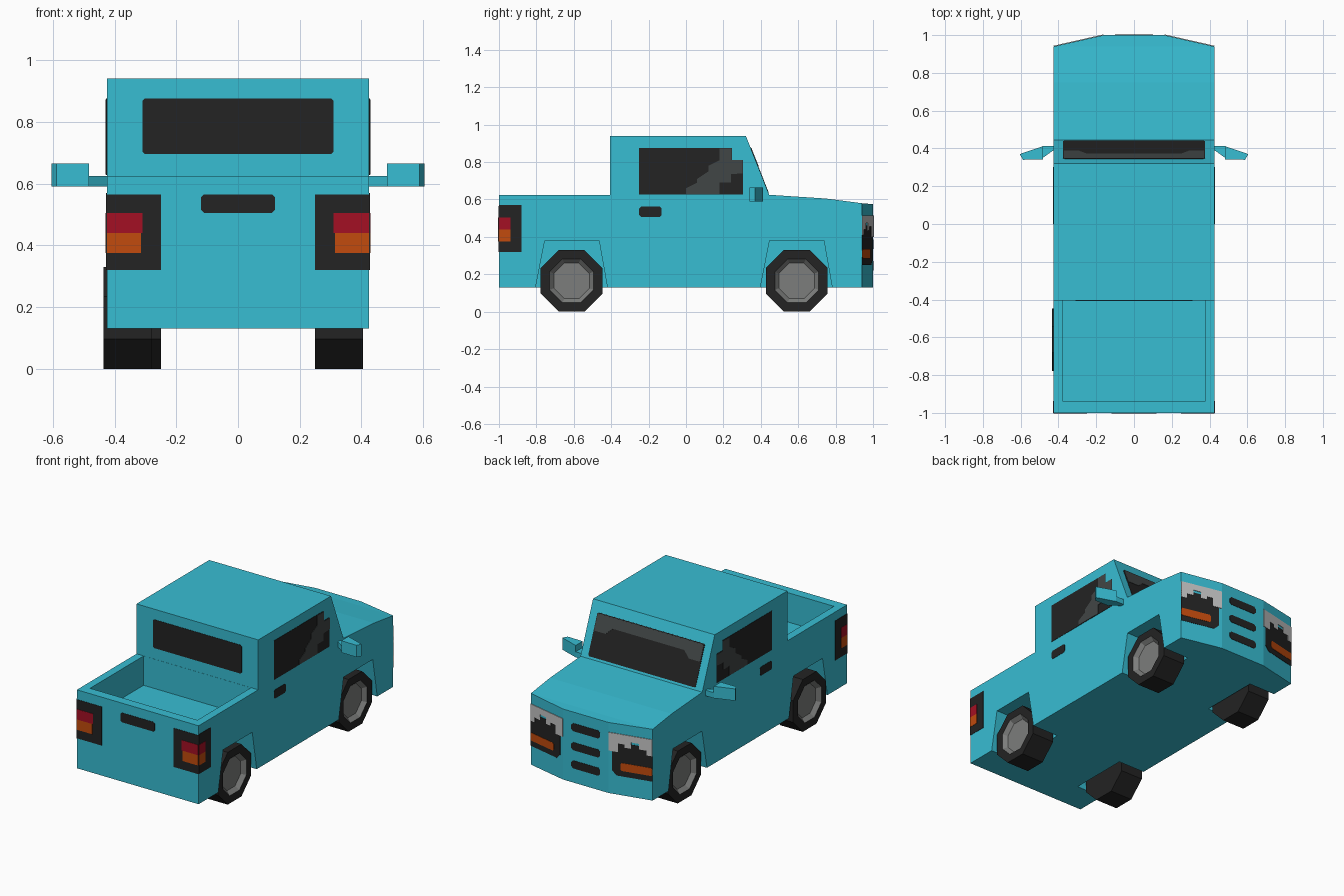
import bpy, bmesh, math
from mathutils import Vector

if "Cube" in bpy.data.objects:
    bpy.data.objects.remove(bpy.data.objects["Cube"])


def material(name, rgb):
    m = bpy.data.materials.new(name)
    m.diffuse_color = (*rgb, 1)
    m.use_nodes = True
    m.node_tree.nodes["Principled BSDF"].inputs["Base Color"].default_value = m.diffuse_color
    return m


TEAL = material("teal paint", (0.039, 0.51, 0.65))
DARK = material("dark grey trim", (0.053, 0.061, 0.061))
BLACK = material("black", (0.0168, 0.0168, 0.0168))
RED = material("red lamp", (0.37, 0.005, 0.017))
ORANGE = material("orange lamp", (0.54, 0.07, 0.004))
RIM = material("rim grey", (0.2, 0.205, 0.2))
LIGHT = material("headlight grey", (0.56, 0.56, 0.56))


def make(name, bm, *mats):
    bmesh.ops.recalc_face_normals(bm, faces=bm.faces)
    me = bpy.data.meshes.new(name)
    bm.to_mesh(me)
    bm.free()
    for m in mats:
        me.materials.append(m)
    ob = bpy.data.objects.new(name, me)
    bpy.context.collection.objects.link(ob)
    return ob


def prism(name, pts, place, lo, hi, *mats):
    """Polygon pts swept from lo to hi; place maps (u, v, h) to a position."""
    bm = bmesh.new()
    a = [bm.verts.new(place(u, v, lo)) for u, v in pts]
    b = [bm.verts.new(place(u, v, hi)) for u, v in pts]
    bm.faces.new(a)
    bm.faces.new(b)
    for i in range(len(pts)):
        j = (i + 1) % len(pts)
        bm.faces.new((a[i], a[j], b[j], b[i]))
    return make(name, bm, *mats)


def along_x(u, v, h):
    return (h, u, v)


def along_z(u, v, h):
    return (u, v, h)


def rect(u0, u1, v0, v1, c=0.0):
    if not c:
        return [(u0, v0), (u1, v0), (u1, v1), (u0, v1)]
    return [(u0 + c, v0), (u1 - c, v0), (u1, v0 + c), (u1, v1 - c),
            (u1 - c, v1), (u0 + c, v1), (u0, v1 - c), (u0, v0 + c)]


# Body: side profile intersected with plan outline, then bed and wheel wells cut
body = prism("body", [(-1, .13), (-1, .625), (-.405, .625), (-.405, .94), (.32, .94), (.445, .625),
                      (.75, .605), (.94, .58), (1.1, .567), (1.1, .13)], along_x, -.6, .6)
plan = prism("plan_cutter", [(-.425, -1.1), (.425, -1.1), (.425, .94), (.16, 1), (-.16, 1), (-.425, .94)],
             along_z, 0, 1.5)
cuts = [(plan, 'INTERSECT'),
        (prism("bed_cutter", rect(-.375, .375, -.94, -.406), along_z, .44, .8), 'DIFFERENCE')]
for s in (-1, 1):
    for y in (-.61, .592):
        well = [(y - .2, .1), (y - .145, .38), (y + .145, .38), (y + .195, .1)]
        cuts.append((prism("well_cutter", well, along_x, s * .24, s * .6), 'DIFFERENCE'))
for cutter, op in cuts:
    cutter.hide_render = True
    mod = body.modifiers.new("cut", 'BOOLEAN')
    mod.object, mod.operation, mod.solver = cutter, op, 'EXACT'
result = bpy.data.meshes.new_from_object(body.evaluated_get(bpy.context.evaluated_depsgraph_get()))
body.modifiers.clear()
body.data = result
for cutter, _ in cuts:
    bpy.data.objects.remove(cutter)

# Body colours: dark lower band and dark nose
bm = bmesh.new()
bm.from_mesh(result)


def is_nose(f):
    return f.normal.y > .9 and f.calc_center_median().y > .95


def split(z, faces):
    geom = list({e for f in faces for e in (*f.verts, *f.edges)}) + faces
    bmesh.ops.bisect_plane(bm, geom=geom, plane_co=(0, 0, z), plane_no=(0, 0, 1))
    bm.normal_update()


split(.25, list(bm.faces))
split(.515, [f for f in bm.faces if is_nose(f)])
for f in bm.faces:
    z = f.calc_center_median().z
    low = z < .25 and abs(f.normal.z) < .5
    grille = is_nose(f) and (z < .515 or f.normal.y > .99)
    f.material_index = 1 if low or grille else 0
    f.smooth = False
bm.to_mesh(result)
bm.free()
result.materials.clear()
result.materials.append(TEAL)
result.materials.append(DARK)


# Painted details are thin plates lying on a surface
def frame(origin, u_axis, v_axis, normal):
    o, a, b, n = Vector(origin), Vector(u_axis).normalized(), Vector(v_axis).normalized(), Vector(normal).normalized()
    return lambda u, v, h: o + a * u + b * v + n * h


def plate(name, pts, place, mat, h=.002):
    prism(name, pts, place, -.002, h, mat)


UP = (0, 0, 1)
tail = frame((0, -1, 0), (1, 0, 0), UP, (0, -1, 0))
cab_back = frame((0, -.405, 0), (1, 0, 0), UP, (0, -1, 0))
nose = frame((0, 1, 0), (1, 0, 0), UP, (0, 1, 0))
screen = frame((0, .445, .625), (1, 0, 0), (0, -.125, .315), (0, .315, .125))

plate("rear_window", rect(-.31, .31, .695, .875, .008), cab_back, BLACK)
plate("tailgate_handle", rect(-.12, .12, .505, .565, .01), tail, BLACK)
plate("windshield", rect(-.375, .375, .014, .272, .008), screen, BLACK)
plate("windshield_glare", [(-.37, .267), (.37, .267), (.37, .165), (.29, .165), (.25, .205),
                           (-.25, .205), (-.29, .165), (-.37, .165)], screen, DARK, .004)
for z in (.48, .36, .245):
    plate("grille_slot", rect(-.1, .1, z - .025, z + .025, .012), nose, BLACK)

for s in (-1, 1):
    side = frame((s * .425, 0, 0), (0, 1, 0), UP, (s, 0, 0))
    corner = frame((s * .16, 1, 0), (s * .265, -.06, 0), UP, (s * .06, .265, 0))
    # Side window with stepped glare, door handle
    plate("side_window", [(-.25, .628), (.305, .628), (.305, .812), (.245, .812), (.245, .875), (-.25, .875)],
          side, BLACK)
    plate("side_window_glare", [(0, .63), (0, .66), (.06, .69), (.06, .71), (.12, .75), (.12, .78), (.18, .81),
                                (.18, .872), (.243, .872), (.243, .81), (.303, .81), (.303, .74), (.24, .735),
                                (.24, .69), (.18, .69), (.18, .63)], side, DARK, .004)
    plate("door_handle", rect(-.25, -.13, .507, .562, .01), side, BLACK)
    # Tail lamps wrap round the rear corner
    plate("tail_lamp_side_surround", rect(-1, -.88, .32, .57), side, BLACK)
    plate("tail_lamp_side_red", rect(-1, -.938, .44, .505), side, RED, .004)
    plate("tail_lamp_side_orange", rect(-1, -.938, .375, .44), side, ORANGE, .004)
    plate("tail_lamp_surround", rect(*sorted((s * .25, s * .425)), .32, .565), tail, BLACK)
    plate("tail_lamp_red", rect(*sorted((s * .31, s * .425)), .44, .505), tail, RED, .004)
    plate("tail_lamp_orange", rect(*sorted((s * .315, s * .425)), .375, .44), tail, ORANGE, .004)
    # Headlamp on the angled nose corner
    plate("headlamp_surround", [(.05, .25), (.271, .25), (.271, .46), (.02, .46), (.02, .28)], corner, BLACK)
    plate("headlamp", [(0, .515), (.271, .515), (.271, .41), (.235, .41), (.235, .44), (.19, .44), (.19, .475),
                       (.14, .475), (.14, .435), (.1, .435), (.1, .455), (.06, .455), (.06, .4), (0, .4)],
          corner, LIGHT, .004)
    plate("turn_signal", rect(.075, .271, .285, .335, .008), corner, ORANGE, .004)
    # Door mirror
    prism("mirror_arm", [(s * .42, .412), (s * .483, .412), (s * .483, .35), (s * .42, .395)],
          along_z, .59, .625, TEAL)
    prism("mirror", [(s * .482, .412), (s * .605, .37), (s * .588, .34), (s * .482, .342)],
          along_z, .59, .665, TEAL)


# Eight-sided wheels with a recessed rim
def wheel(name, s, y, shift):
    bm = bmesh.new()
    rings = []
    for x, apothem in ((.25, .165), (.405, .165), (.405, .117), (.38, .095)):
        r = apothem / math.cos(math.pi / 8)
        rings.append([bm.verts.new((s * (x + shift), y + r * math.cos((i + .5) * math.pi / 4),
                                    .165 + r * math.sin((i + .5) * math.pi / 4))) for i in range(8)])
    bm.faces.new(rings[0])
    bm.faces.new(rings[3]).material_index = 1
    for k in range(3):
        for i in range(8):
            j = (i + 1) % 8
            f = bm.faces.new((rings[k][i], rings[k][j], rings[k + 1][j], rings[k + 1][i]))
            f.material_index = 1 if k == 2 else 0
    make(name, bm, BLACK, RIM)


for s in (-1, 1):
    wheel("front_wheel", s, .592, 0)
    wheel("rear_wheel", s, -.612, .03 if s < 0 else 0)
